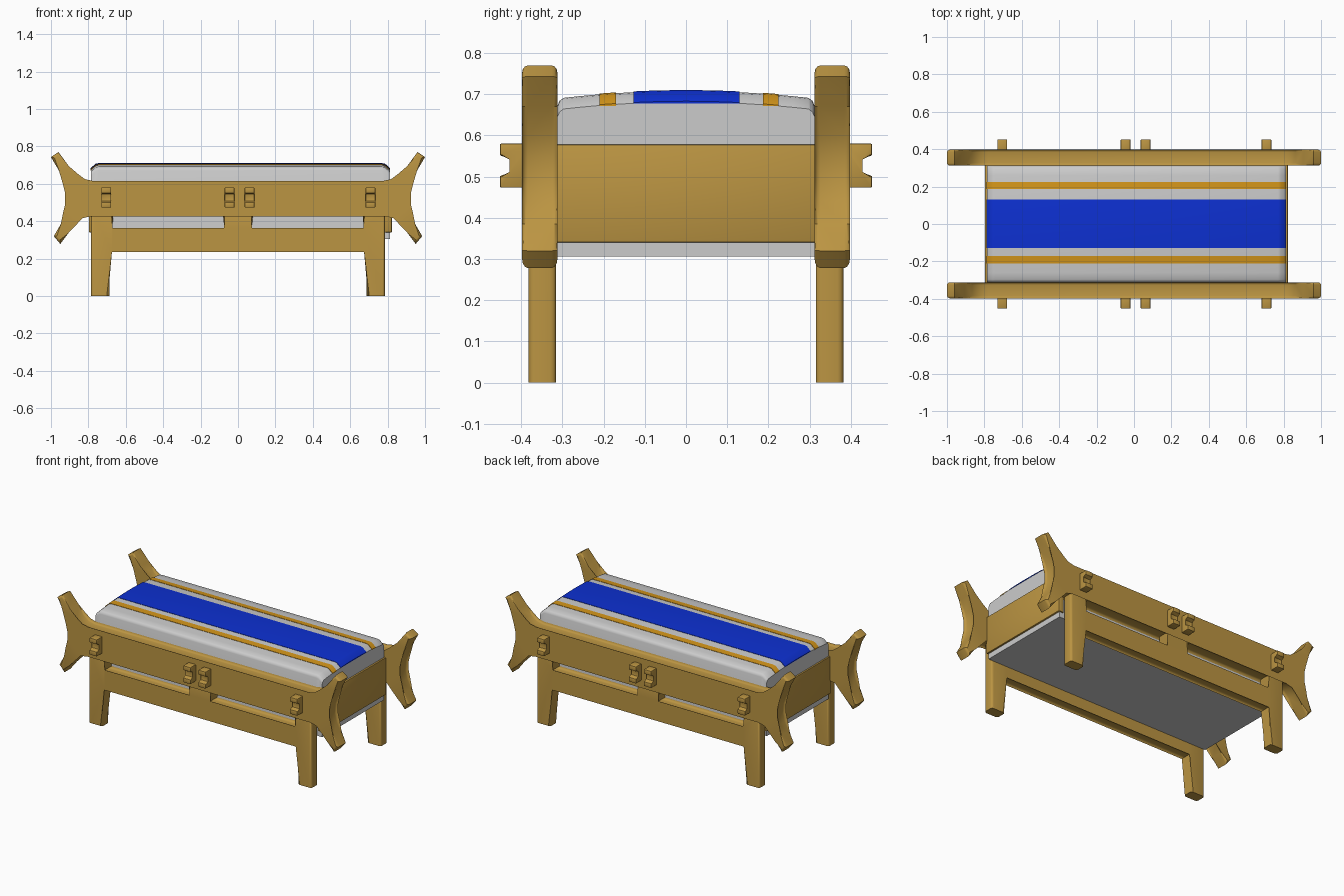
import bpy, bmesh

if "Cube" in bpy.data.objects:
    bpy.data.objects.remove(bpy.data.objects["Cube"])


def material(name, rgb):
    m = bpy.data.materials.new(name)
    m.diffuse_color = (*rgb, 1)
    m.use_nodes = True
    m.node_tree.nodes["Principled BSDF"].inputs["Base Color"].default_value = m.diffuse_color
    return m


WOOD = material("wood", (0.50, 0.30, 0.055))
BLUE = material("blue cloth", (0.004, 0.03, 0.65))
GOLD = material("gold cloth", (0.65, 0.30, 0.01))


def finish(bm, name, mat=None):
    bmesh.ops.recalc_face_normals(bm, faces=bm.faces)
    me = bpy.data.meshes.new(name)
    bm.to_mesh(me)
    bm.free()
    ob = bpy.data.objects.new(name, me)
    bpy.context.collection.objects.link(ob)
    if mat:
        me.materials.append(mat)
    bpy.ops.object.select_all(action='DESELECT')
    ob.select_set(True)
    bpy.context.view_layer.objects.active = ob
    bpy.ops.object.shade_smooth_by_angle(angle=0.6)
    return ob


def loft(bm, rings):
    loops = [[bm.verts.new(p) for p in r] for r in rings]
    n = len(loops[0])
    for a, b in zip(loops, loops[1:]):
        for i in range(n):
            j = (i + 1) % n
            bm.faces.new((a[i], a[j], b[j], b[i]))
    bm.faces.new(loops[0])
    bm.faces.new(loops[-1])


def slab(name, outline, y0, y1, bevel):
    """Extrude an x-z outline along y and round its front and back rims."""
    bm = bmesh.new()
    loft(bm, [[(x, y, z) for x, z in outline] for y in (y0, y1)])
    rims = [e for e in bm.edges
            if abs(e.verts[0].co.y - e.verts[1].co.y) < 1e-5
            and max(v.co.z for v in e.verts) > 0.001]
    bmesh.ops.bevel(bm, geom=rims, offset=bevel, segments=3, profile=0.5,
                    affect='EDGES', clamp_overlap=True)
    return finish(bm, name, WOOD)


def symmetric(half):
    return half + [(-x, z) for x, z in reversed(half)]


# Outlines (right halves): forked rail, and legs joined by a stretcher
RAIL = symmetric([
    (0.78, 0.602), (0.825, 0.612), (0.865, 0.642), (0.905, 0.695), (0.96, 0.77),
    (1.0, 0.743), (0.957, 0.67), (0.922, 0.60), (0.91, 0.55), (0.91, 0.49),
    (0.922, 0.44), (0.947, 0.385), (0.985, 0.32), (0.95, 0.278), (0.908, 0.335),
    (0.875, 0.39), (0.84, 0.428), (0.79, 0.44)])
LEGS = symmetric([
    (0.09, 0.46), (0.055, 0.35), (0.688, 0.35), (0.66, 0.46), (0.785, 0.46),
    (0.785, 0.0), (0.688, 0.0), (0.688, 0.25)])

for side, s in (("front", -1), ("back", 1)):
    slab(side + "_forked_rail", RAIL, s * 0.312, s * 0.398, 0.014)
    slab(side + "_legs_and_stretcher", LEGS, s * 0.315, s * 0.382, 0.014)

    # Notched pegs on the outside of the rail
    for i, x in enumerate((-0.705, -0.045, 0.062, 0.708)):
        prof = [(0.38, 0.473), (0.452, 0.473), (0.452, 0.502), (0.425, 0.508),
                (0.425, 0.545), (0.452, 0.551), (0.452, 0.58), (0.38, 0.58)]
        bm = bmesh.new()
        loft(bm, [[(x + dx, s * y, z) for y, z in prof] for dx in (-0.026, 0.026)])
        bmesh.ops.bevel(bm, geom=bm.edges[:], offset=0.004, segments=2,
                        profile=0.5, affect='EDGES', clamp_overlap=True)
        finish(bm, f"{side}_peg_{i + 1}", WOOD)

# End boards
for name, x0, x1 in (("left_end_board", -0.797, -0.76), ("right_end_board", 0.785, 0.823)):
    bm = bmesh.new()
    loft(bm, [[(x0, y, 0.34), (x1, y, 0.34), (x1, y, 0.578), (x0, y, 0.578)]
              for y in (-0.32, 0.32)])
    bmesh.ops.bevel(bm, geom=bm.edges[:], offset=0.005, segments=2,
                    profile=0.5, affect='EDGES', clamp_overlap=True)
    finish(bm, name, WOOD)


# Padded bed: domed across y, sloped down at both ends
def top(y):
    return 0.708 - 0.19 * y * y


STATIONS = ((-0.787, 0.027), (-0.76, 0.003), (-0.745, 0), (0.77, 0), (0.785, 0.003), (0.812, 0.027))


def bed_part(name, ys, base, mat=None, lift=0.0, round_edge=False):
    crown = [(y, top(y) + lift) for y in ys]
    if round_edge:
        y = abs(ys[0]) + 0.015
        crown = [(-y, 0.672), (-y + 0.005, 0.684)] + crown + [(y - 0.005, 0.684), (y, 0.672)]
    bm = bmesh.new()
    rings = []
    for x, drop in STATIONS:
        x += lift * (1 if x > 0 else -1)
        rings.append([(x, crown[0][0], base)] + [(x, y, z - drop) for y, z in crown]
                     + [(x, crown[-1][0], base)])
    loft(bm, rings)
    return finish(bm, name, mat)


def spread(a, b, n):
    return [a + (b - a) * i / n for i in range(n + 1)]


bed_part("padded_bed", spread(-0.297, 0.297, 16), 0.306, round_edge=True)
bed_part("centre_stripe", spread(-0.128, 0.13, 8), 0.677, BLUE, 0.002)
bed_part("front_thin_stripe", spread(-0.21, -0.17, 2), 0.672, GOLD, 0.002)
bed_part("back_thin_stripe", spread(0.187, 0.225, 2), 0.672, GOLD, 0.002)
